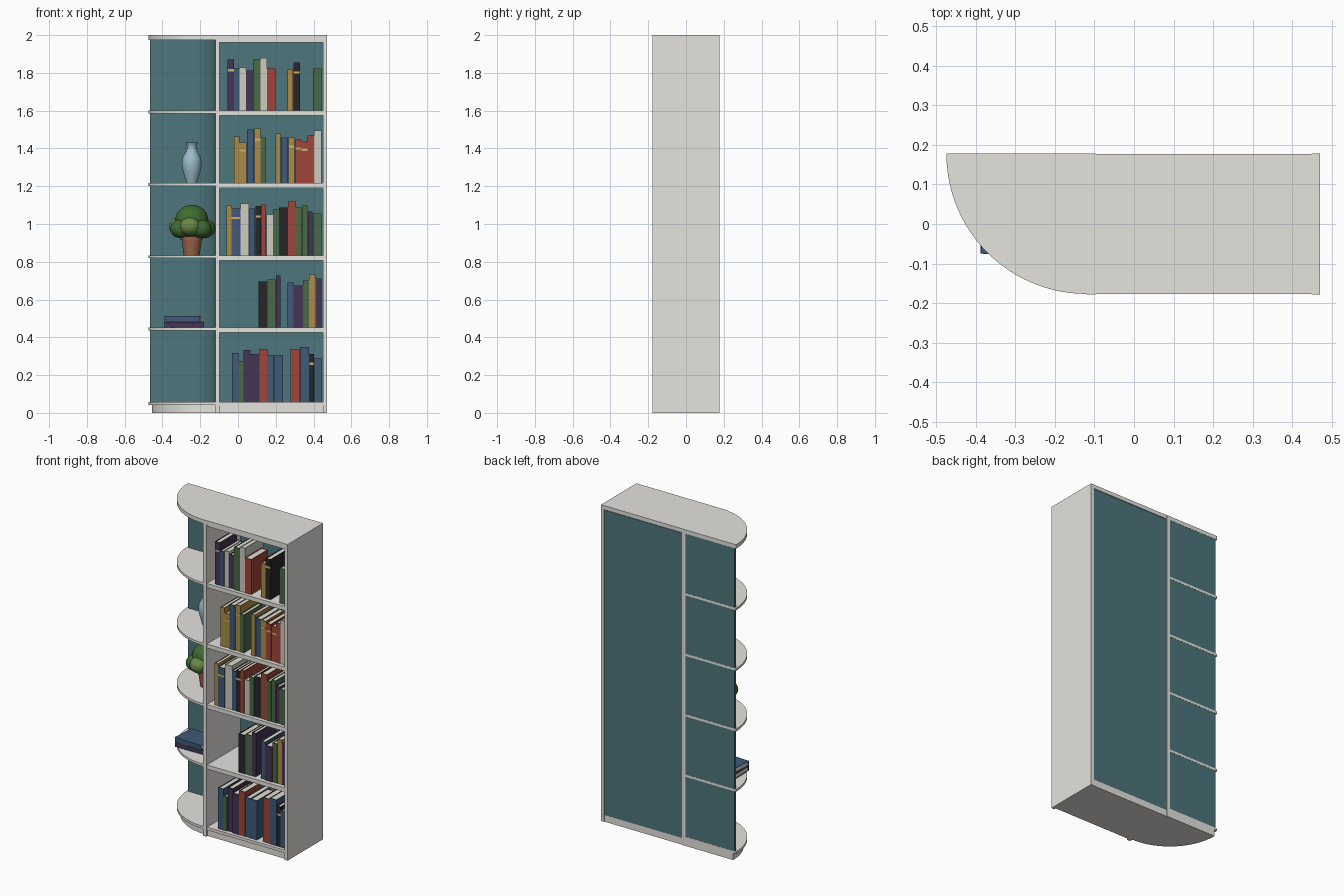
import bpy, bmesh, math, random
from mathutils import Matrix, Vector

if "Cube" in bpy.data.objects:
    bpy.data.objects.remove(bpy.data.objects["Cube"])

random.seed(4)

def mat(name, rgb):
    m = bpy.data.materials.new(name)
    m.diffuse_color = (*rgb, 1)
    m.use_nodes = True
    m.node_tree.nodes["Principled BSDF"].inputs["Base Color"].default_value = m.diffuse_color
    return m

WHITE = mat("off_white", (0.78, 0.77, 0.73))
TEAL = mat("teal", (0.075, 0.18, 0.2))
PAGES = mat("pages", (0.75, 0.72, 0.63))
GOLD = mat("gold_band", (0.65, 0.45, 0.12))
COVERS = {"p": mat("purple", (0.06, 0.035, 0.09)), "g": mat("green", (0.07, 0.14, 0.06)),
          "c": mat("cream", (0.62, 0.6, 0.53)), "m": mat("mustard", (0.42, 0.26, 0.06)),
          "b": mat("blue", (0.05, 0.1, 0.19)), "r": mat("red", (0.35, 0.06, 0.04)),
          "d": mat("charcoal", (0.02, 0.02, 0.023))}

def finish(name, bm, mats, smooth=False):
    bmesh.ops.recalc_face_normals(bm, faces=bm.faces)
    me = bpy.data.meshes.new(name)
    bm.to_mesh(me)
    bm.free()
    ob = bpy.data.objects.new(name, me)
    bpy.context.collection.objects.link(ob)
    for m in mats:
        me.materials.append(m)
    if smooth:
        bpy.ops.object.select_all(action='DESELECT')
        ob.select_set(True)
        bpy.context.view_layer.objects.active = ob
        bpy.ops.object.shade_smooth_by_angle(angle=math.radians(35))
    return ob

def add_box(bm, lo, hi, idx=0):
    lo, hi = Vector(lo), Vector(hi)
    m = Matrix.Translation((lo + hi) / 2) @ Matrix.Diagonal((*(hi - lo), 1))
    for v in bmesh.ops.create_cube(bm, size=1, matrix=m)["verts"]:
        for f in v.link_faces:
            f.material_index = idx

def box(name, lo, hi, m=WHITE):
    bm = bmesh.new()
    add_box(bm, lo, hi)
    return finish(name, bm, [m])

def prism(name, pts, z0, z1, m):
    bm = bmesh.new()
    face = bm.faces.new([bm.verts.new((x, y, z0)) for x, y in pts])
    ext = bmesh.ops.extrude_face_region(bm, geom=[face])["geom"]
    bmesh.ops.translate(bm, vec=(0, 0, z1 - z0),
                        verts=[g for g in ext if isinstance(g, bmesh.types.BMVert)])
    return finish(name, bm, [m], True)

def lathe(name, profile, loc, m, steps=32):
    bm = bmesh.new()
    vs = [bm.verts.new((r, 0, z)) for r, z in profile]
    es = [bm.edges.new(p) for p in zip(vs, vs[1:])]
    bmesh.ops.spin(bm, geom=vs + es, cent=(0, 0, 0), axis=(0, 0, 1), angle=math.tau, steps=steps)
    bmesh.ops.remove_doubles(bm, verts=bm.verts, dist=1e-5)
    ob = finish(name, bm, [m], True)
    ob.location = loc
    return ob

# cabinet carcass
D = 0.178
XL, XR = -0.097, 0.449
box("divider_panel", (-0.12, -D, 0), (XL, D, 2))
box("right_panel", (XR, -D, 0), (0.471, D, 2))
box("cabinet_top", (XL, -0.177, 1.975), (XR, 0.177, 2))
box("cabinet_top_rail", (XL, -0.172, 1.962), (XR, 0.165, 1.975))
box("cabinet_plinth", (XL, -0.165, 0), (XR, 0.175, 0.042))
box("cabinet_back", (XL, 0.165, 0.042), (XR, 0.175, 1.972), TEAL)
LEVELS = [0.058, 0.452, 0.834, 1.217, 1.6]
for i, z in enumerate(LEVELS):
    box(f"cabinet_shelf_{i}", (XL, -0.172, z - (0.018 if i == 0 else 0.026)), (XR, 0.166, z))

# quarter-round end unit
def quarter(r, n=24):
    arc = [(-0.12 - r * math.cos(a), D - r * math.sin(a))
           for a in (math.pi / 2 * k / n for k in range(n + 1))]
    return [(-0.12, D)] + arc

for i, z in enumerate(LEVELS + [2]):
    prism(f"round_shelf_{i}", quarter(0.355), z - (0.025 if z == 2 else 0.015), z, WHITE)
prism("round_plinth", quarter(0.335), 0, 0.044, WHITE)

# end-unit back with a coved inner corner
R = 0.15
cove = [(-0.12 - R + R * math.cos(a), 0.166 - R + R * math.sin(a))
        for a in (math.pi / 2 * (1 - k / 14) for k in range(15))]
prism("round_back", [(-0.465, 0.166)] + cove + [(-0.12, 0.177), (-0.465, 0.177)],
      0.044, 1.976, TEAL)

# books: hard cover around a page block, optional band on the spine
def book(name, w, d, h, key):
    bm = bmesh.new()
    t = 0.003
    add_box(bm, (0, 0, 0), (t, d, h))
    add_box(bm, (w - t, 0, 0), (w, d, h))
    add_box(bm, (t, 0, 0), (w - t, t, h))
    add_box(bm, (t, t, 0.003), (w - t, d - 0.004, h - 0.004), 1)
    if key.isupper():
        add_box(bm, (0.0005, -0.001, h * 0.77), (w - 0.0005, 0.001, h * 0.77 + 0.012), 2)
    return finish(name, bm, [COVERS[key.lower()], PAGES, GOLD])

# per run: shelf, x start, x end, colours, relative widths, heights in mm
RUNS = [
    (4, -0.055, 0.2, "Pbcpgcr", "6566768", [270, 222, 228, 212, 270, 280, 222]),
    (4, 0.262, 0.33, "mD", "67", [217, 254]),
    (4, 0.396, 0.443, "g", "1", [222]),
    (3, -0.02, 0.148, "mMbMg", "57765", [246, 215, 283, 289, 241]),
    (3, 0.198, 0.443, "mbMRRrc", "5766667", [262, 241, 241, 230, 220, 252, 278]),
    (2, -0.06, 0.443, "mBcbDrcgdrggpg", "59966576986659",
     [265, 249, 275, 249, 260, 270, 217, 244, 254, 286, 254, 265, 233, 222]),
    (1, 0.108, 0.227, "dgp", "985", [244, 254, 275]),
    (1, 0.262, 0.443, "bpgmp", "69666", [238, 222, 249, 281, 260]),
    (0, -0.033, 0.24, "bgpprbb", "7579879", [260, 217, 276, 254, 281, 249, 249]),
    (0, 0.278, 0.443, "rbDb", "9957", [281, 291, 254, 233]),
]
for r, (shelf, x0, x1, cols, widths, hs) in enumerate(RUNS):
    unit = (x1 - x0) / sum(map(int, widths))
    x = x0
    for k, (c, w, h) in enumerate(zip(cols, widths, hs)):
        wd = int(w) * unit
        b = book(f"book_{r}_{k}", wd - 0.001, random.uniform(0.16, 0.21), h / 1000, c)
        b.location = (x, -0.152 + random.uniform(0, 0.008), LEVELS[shelf])
        x += wd

# two books lying flat on the end unit
for name, c, L, z, rot in (("flat_book_lower", "p", 0.208, 0.452, 0.02),
                           ("flat_book_upper", "b", 0.188, 0.483, -0.05)):
    b = book(name, 0.03, 0.15, L, c)
    b.matrix_world = (Matrix.Translation((-0.388, -0.075, z + 0.03)) @ Matrix.Rotation(rot, 4, 'Z')
                      @ Matrix.Rotation(math.pi / 2, 4, 'Y'))

# vase
CX, CY = -0.245, 0.045
lathe("vase", [(0, 0), (0.028, 0), (0.032, 0.012), (0.046, 0.06), (0.053, 0.1), (0.048, 0.135),
               (0.031, 0.165), (0.024, 0.182), (0.025, 0.2), (0.033, 0.214), (0.029, 0.214),
               (0.02, 0.195), (0.02, 0.18), (0, 0.15)],
      (CX, CY, LEVELS[3]), mat("pale_blue", (0.33, 0.5, 0.58)))

# potted plant
lathe("plant_pot", [(0, 0), (0.042, 0), (0.053, 0.08), (0.058, 0.08), (0.059, 0.1), (0.052, 0.1),
                    (0.05, 0.088), (0, 0.088)],
      (CX, CY, LEVELS[2]), mat("terracotta", (0.32, 0.13, 0.07)))
LEAF = [mat("leaf_dark", (0.05, 0.15, 0.03)), mat("leaf_light", (0.14, 0.25, 0.06))]

def blob(name, loc, rad, m, squash=0.9):
    bm = bmesh.new()
    bmesh.ops.create_icosphere(bm, subdivisions=3, radius=rad,
                               matrix=Matrix.Translation(loc) @ Matrix.Diagonal((1, 1, squash, 1)))
    finish(name, bm, [m], True)

blob("foliage_crown", (CX, CY, 1.022), 0.088, LEAF[0])
for k in range(7):
    a = math.tau * k / 7 + 0.1
    blob(f"foliage_lobe_{k}", (CX + 0.07 * math.cos(a), CY + 0.07 * math.sin(a), 0.975 + 0.012 * (k % 2)),
         0.055, LEAF[k % 2])
